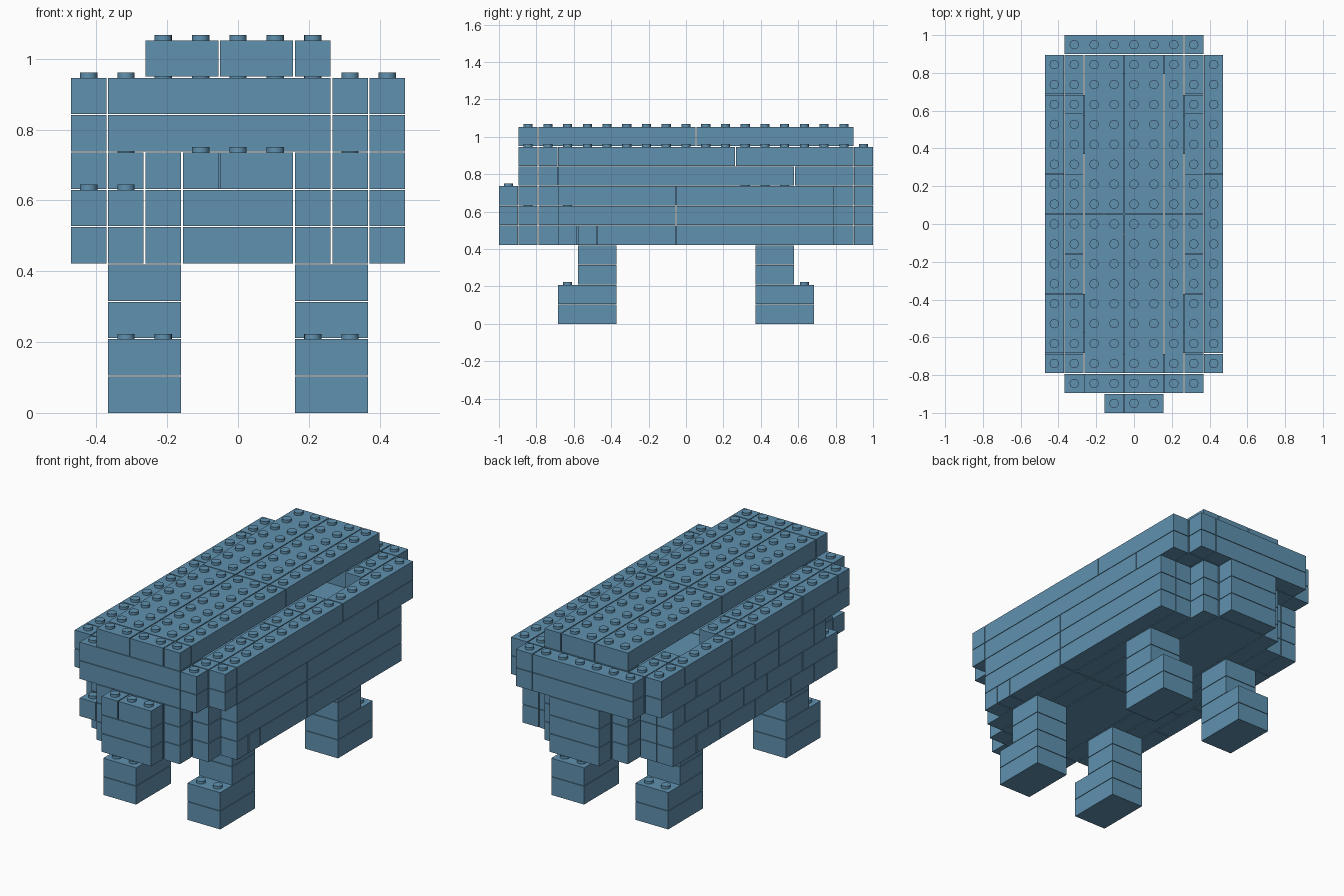
import bpy
import bmesh
from mathutils import Matrix, Vector

cube = bpy.data.objects.get("Cube")
if cube:
    bpy.data.objects.remove(cube, do_unlink=True)

P = 0.1055          # stud pitch, also the layer height
GAP = 0.0025        # inset on each side of a brick
STUD_R, STUD_H = 0.0245, 0.015
COLS, ROWS = 9, 19  # footprint in studs

blue = bpy.data.materials.new("sand blue")
blue.use_nodes = True
blue.diffuse_color = (0.117, 0.283, 0.429, 1)
blue.node_tree.nodes["Principled BSDF"].inputs["Base Color"].default_value = blue.diffuse_color

parts = {}          # part name -> list of bricks (layer, x0, x1, y0, y1)
filled = set()      # occupied grid cells


def bricks(part, layers, xs, ys):
    """Lay bricks between consecutive column and row cuts."""
    for layer in layers:
        for x0, x1 in zip(xs, xs[1:]):
            for y0, y1 in zip(ys, ys[1:]):
                parts.setdefault(part, []).append((layer, x0, x1, y0, y1))
                filled.update((layer, x, y) for x in range(x0, x1) for y in range(y0, y1))


def mirror(xs):
    return [COLS - x for x in reversed(xs)]


def covered(layer, x, y):
    """No studs under a brick or inside the closed hollow."""
    hollow = layer == 6 and 2 <= x <= 6 and 2 <= y <= 17
    return hollow or (layer + 1, x, y) in filled


# Legs: longer feet below, narrower shins above
for side, xs in (("right", [1, 3]), ("left", mirror([1, 3]))):
    bricks("front_foot_" + side, (0, 1), xs, [3, 6])
    bricks("front_leg_" + side, (2, 3), xs, [4, 6])
    bricks("rear_foot_" + side, (0, 1), xs, [13, 16])
    bricks("rear_leg_" + side, (2, 3), xs, [13, 15])

# Lower body, stepped towards both ends
right_cuts = {4: [5, 7, 10, 13, 15], 5: [6, 9, 11, 14], 6: [5, 8, 10, 13, 16]}
left_cuts = {4: [4, 5, 9], 5: [9], 6: [9]}
for layer in (4, 5, 6):
    bricks("belly", [layer], [2, 3, 6, 7], [1, 2, 9, 18])
    bricks("left_flank", [layer], [7, 8], [2, 9, 17])
    bricks("left_flank", [layer], [8, 9], sorted({3, 17, *left_cuts[layer]}))
    bricks("right_flank", [layer], [1, 2], [2, 9, 17])
    first = 4 if layer == 6 else 3
    bricks("right_flank", [layer], [0, 1], sorted({first, 17, *right_cuts[layer]}))
    bricks("rump", [layer], [3, 6], [18, 19])
    bricks("snout", [layer], [3, 4, 6] if layer == 6 else [3, 6], [0, 1])
bricks("cheek", [5], [1, 2], [1, 2])

# Upper body: hollow ring of walls with an opening on each side
for layer in (7, 8):
    bricks("front_wall", [layer], [1, 7, 8], [1, 2])
    bricks("front_wall", [layer], [2, 7], [2, 3])
    bricks("rear_wall", [layer], [2, 7], [17, 18])
    bricks("rear_wall", [layer], [1, 7, 8], [18, 19])
    for side, inner, outer in (("right", [1, 2], [0, 1]), ("left", mirror([1, 2]), mirror([0, 1]))):
        part = side + "_wall"
        bricks(part, [layer], inner, [2, 3, 6, 8, 10, 12])
        bricks(part, [layer], inner, [15, 16, 18])
        if side == "left":
            cuts = [2, 3, 12, 18] if layer == 8 else [2, 3, 15, 18]
        else:
            cuts = [2, 3, 6, 10, 12, 16, 18] if layer == 8 else [2, 5, 8, 12, 15, 18]
        bricks(part, [layer], outer, cuts)

# Raised back
bricks("back_ridge", [9], [2, 4, 6, 7], [1, 2, 10, 18])


def build(name, items):
    bm = bmesh.new()
    for layer, x0, x1, y0, y1 in items:
        size = Vector(((x1 - x0) * P - 2 * GAP, (y1 - y0) * P - 2 * GAP, P - 0.003))
        top = layer * P + size.z
        mid = Vector((((x0 + x1) - COLS) * P / 2, ((y0 + y1) - ROWS) * P / 2, layer * P + size.z / 2))
        bmesh.ops.create_cube(bm, size=1, matrix=Matrix.Translation(mid) @ Matrix.Diagonal((*size, 1)))
        for x in range(x0, x1):
            for y in range(y0, y1):
                if covered(layer, x, y):
                    continue
                spot = ((x + 0.5 - COLS / 2) * P, (y + 0.5 - ROWS / 2) * P, top + STUD_H / 2)
                bmesh.ops.create_cone(bm, cap_ends=True, segments=16, radius1=STUD_R, radius2=STUD_R,
                                      depth=STUD_H, matrix=Matrix.Translation(spot))
    mesh = bpy.data.meshes.new(name)
    bm.to_mesh(mesh)
    bm.free()
    mesh.materials.append(blue)
    obj = bpy.data.objects.new(name, mesh)
    bpy.context.collection.objects.link(obj)
    return obj


bpy.ops.object.select_all(action="DESELECT")
for name, items in parts.items():
    obj = build(name, items)
    obj.select_set(True)
    bpy.context.view_layer.objects.active = obj
bpy.ops.object.shade_smooth_by_angle()
